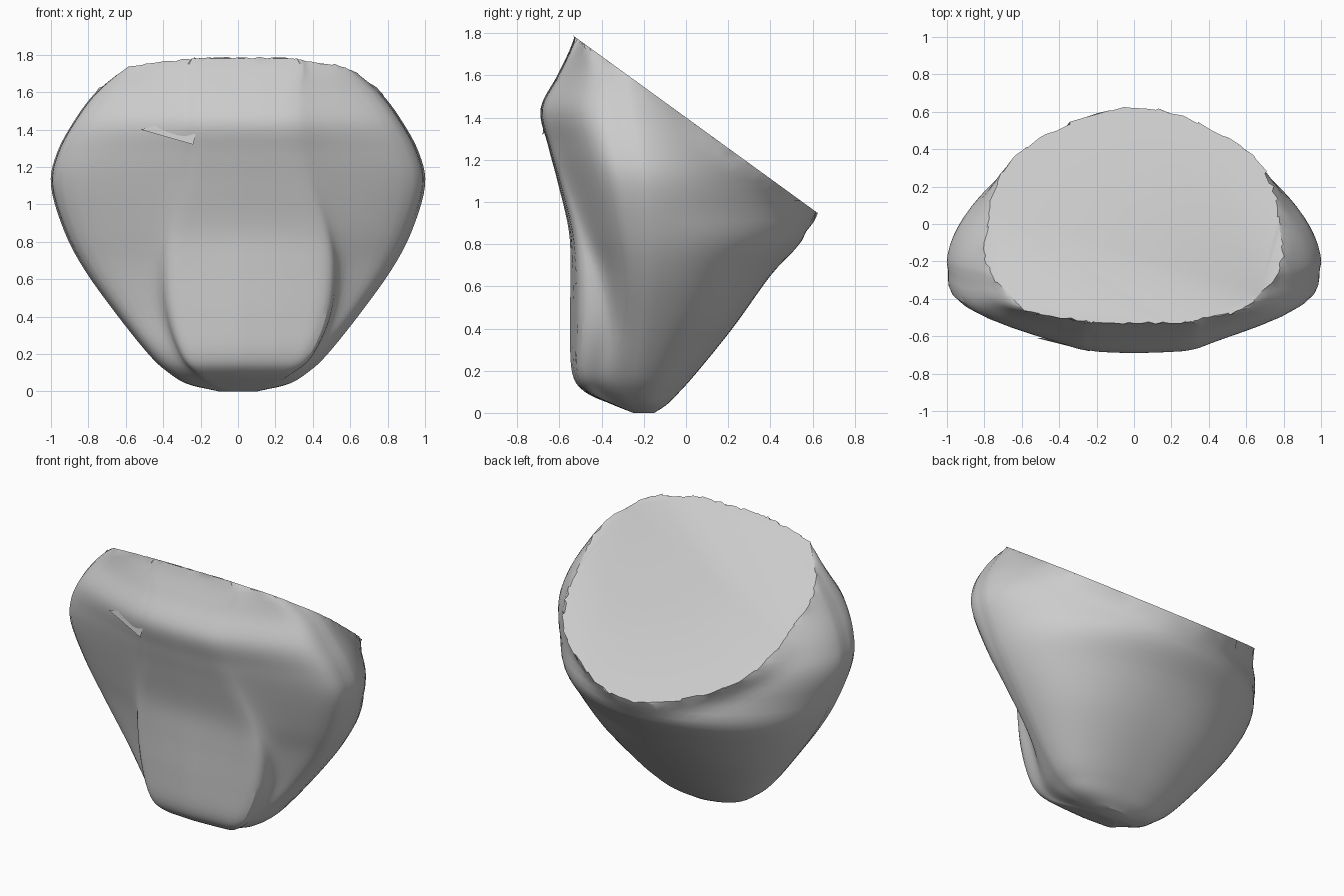
import bpy, bmesh, math, random
from mathutils import Vector

cube = bpy.data.objects.get("Cube")
if cube:
    bpy.data.objects.remove(cube, do_unlink=True)

random.seed(4)
SECTIONS = (
    # height, half width, y of widest point, front y, back y, panel half width, groove y
    (0, .1, -.2, -.25, -.15, .06, -.24),
    (.04, .27, -.21, -.35, -.09, .18, -.32),
    (.1, .37, -.22, -.48, -.03, .28, -.4),
    (.19, .47, -.22, -.54, .05, .38, -.4),
    (.4, .64, -.2, -.55, .22, .47, -.36),
    (.65, .82, -.18, -.548, .4, .49, -.39),
    (.86, .93, -.18, -.555, .57, .45, -.46),
    (1.1, 1, -.2, -.61, .53, .37, -.54),
    (1.27, .97, -.23, -.655, .45, .32, -.595),
    (1.44, .88, -.26, -.69, .33, .3, -.635),
    (1.6, .76, -.29, -.61, .25, .3, -.57),
    (1.75, .58, -.42, -.54, .1, .33, -.51),
    (1.9, .35, -.44, -.5, 0, .2, -.48),
)


def spline(points, steps):
    """Smooth curve through a list of vectors."""
    pts = [Vector(p) for p in points]
    pts = [pts[0] * 2 - pts[1]] + pts + [pts[-1] * 2 - pts[-2]]
    out = []
    for a, b, c, d in zip(pts, pts[1:], pts[2:], pts[3:]):
        for i in range(steps):
            t = i / steps
            out.append(b + (c - a) * t / 2 + (a * 2 - b * 5 + c * 4 - d) * t * t / 2
                       + (b * 3 - a - c * 3 + d) * t ** 3 / 2)
    return out + [pts[-2]]


def half_outline(z, width, mid, front, back, panel, groove, softness):
    """Front panel, side groove, cheek and back of one half."""
    groove += (front - groove) * softness
    panel *= 1 - softness
    side = panel + (width - panel) * .2
    shoulder = front + (groove - front) * .3
    path = spline([(0, front), (panel * .6, front + (shoulder - front) * .35), (panel, shoulder),
                   (side, groove), (width * .93, mid + (groove - mid) * .55), (width, mid)], 5)
    # The back is round below and pinched behind the cheeks above
    power = 2 / min(2.3, max(1.7, 2.84 - 1.2 * z))
    arc = [(width * max(0, math.cos(a)) ** power, mid + (back - mid) * math.sin(a) ** power)
           for a in (i * math.pi / 40 for i in range(1, 21))]
    return [tuple(p) for p in path] + arc


# Plain grey material
grey = bpy.data.materials.new("plain grey")
grey.use_nodes = True
colour = (.6, .6, .6, 1)
grey.diffuse_color = colour
grey.node_tree.nodes["Principled BSDF"].inputs["Base Color"].default_value = colour


def finish(bm, name, angle):
    bmesh.ops.recalc_face_normals(bm, faces=bm.faces)
    mesh = bpy.data.meshes.new(name)
    bm.to_mesh(mesh)
    bm.free()
    obj = bpy.data.objects.new(name, mesh)
    bpy.context.collection.objects.link(obj)
    mesh.materials.append(grey)
    bpy.ops.object.select_all(action='DESELECT')
    obj.select_set(True)
    bpy.context.view_layer.objects.active = obj
    bpy.ops.object.shade_smooth_by_angle(angle=math.radians(angle))


# Body lofted from horizontal outlines
bm = bmesh.new()
rings = []
for z, *shape in spline(SECTIONS, 5):
    right = half_outline(z, *shape, 0)
    left = half_outline(z, *shape, .25)
    outline = right + [(-x, y) for x, y in reversed(left[1:-1])]
    rings.append([bm.verts.new((x, y, z)) for x, y in outline])
for low, high in zip(rings, rings[1:]):
    for i in range(len(low)):
        j = (i + 1) % len(low)
        bm.faces.new((low[i], low[j], high[j], high[i]))
bm.faces.new(rings[0])

# Flared lip around the rear of the slanted cut
top, rear = Vector((0, -.53, 1.785)), Vector((0, .69, .9))
slope = (rear - top).normalized()
cut_normal = Vector((1, 0, 0)).cross(slope)
for v in bm.verts:
    depth = (top - v.co).dot(cut_normal)
    flare = min(1, max(0, 1 - depth / .1)) * min(1, max(0, v.co.y / .35))
    outward = Vector((v.co.x, v.co.y + .1, 0)).normalized()
    v.co += outward * .08 * flare

# Flat cut with a slightly ragged rim
bmesh.ops.bisect_plane(bm, geom=bm.verts[:] + bm.edges[:] + bm.faces[:], dist=1e-5,
                       plane_co=top, plane_no=cut_normal, clear_outer=True)
rim = [e for e in bm.edges if e.is_boundary]
for v in {v for e in rim for v in e.verts}:
    v.co += slope * random.uniform(-.01, .008)
    v.co.x *= random.uniform(.985, 1.01)
bmesh.ops.contextual_create(bm, geom=rim)
finish(bm, "body", 25)

# Thin broken chip on the front brow
bm = bmesh.new()
chip = [bm.verts.new(p) for p in
        ((-.52, -.61, 1.4), (-.24, -.68, 1.32), (-.2, -.66, 1.49), (-.27, -.6, 1.4))]
for skip in chip:
    bm.faces.new([v for v in chip if v is not skip])
finish(bm, "front_chip", 10)
